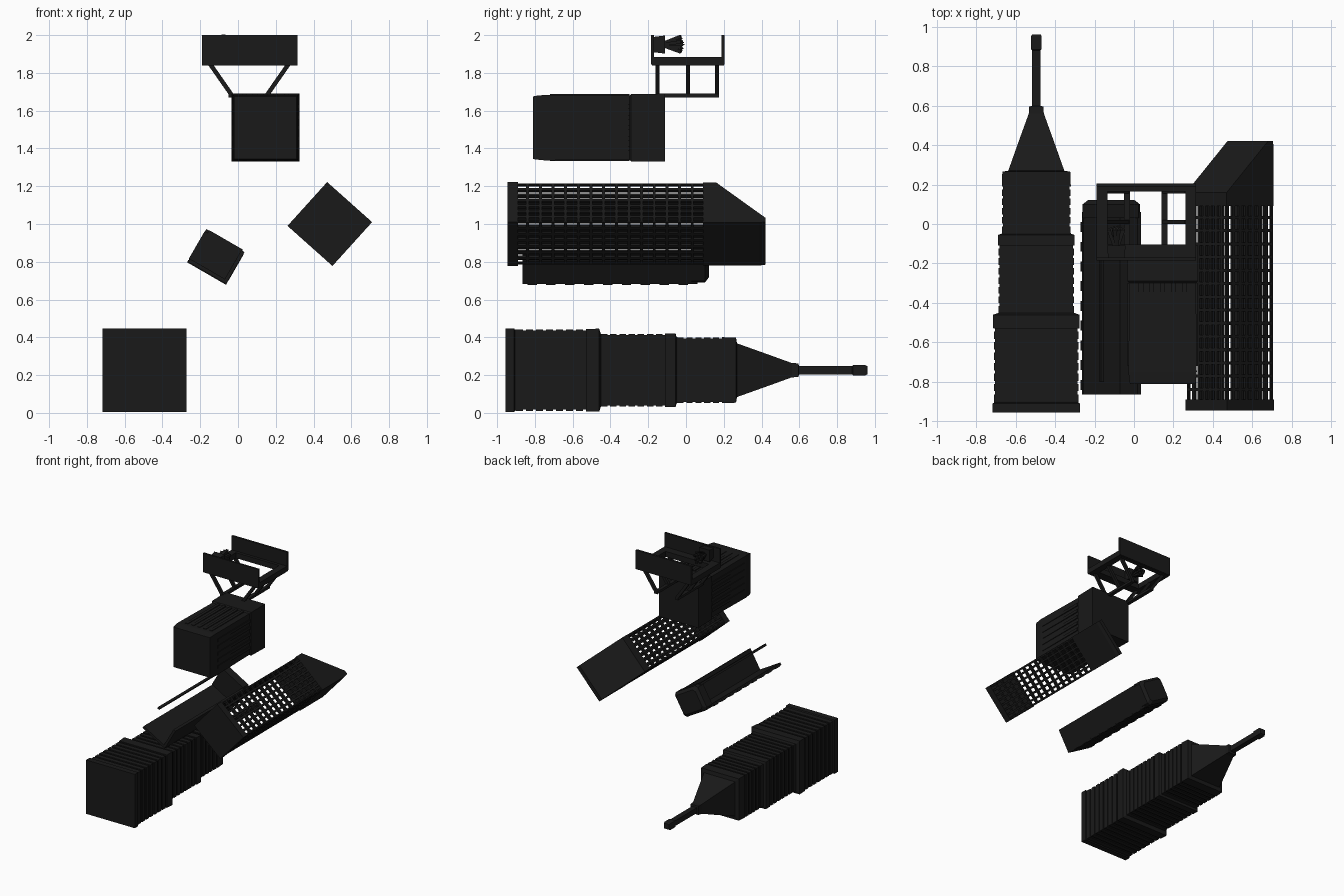
import bpy, bmesh, math
from mathutils import Vector

if "Cube" in bpy.data.objects:
    bpy.data.objects.remove(bpy.data.objects["Cube"])

mat = bpy.data.materials.new("dark")
mat.diffuse_color = (0.01, 0.01, 0.01, 1)
mat.use_nodes = True
mat.node_tree.nodes["Principled BSDF"].inputs["Base Color"].default_value = mat.diffuse_color


def finish(name, bm):
    bmesh.ops.recalc_face_normals(bm, faces=bm.faces)
    me = bpy.data.meshes.new(name)
    bm.to_mesh(me)
    bm.free()
    me.materials.append(mat)
    ob = bpy.data.objects.new(name, me)
    bpy.context.collection.objects.link(ob)
    return ob


def loft(name, rings):
    """Skin a list of equal-length point rings and cap both ends."""
    bm = bmesh.new()
    vs = [[bm.verts.new(p) for p in r] for r in rings]
    n = len(rings[0])
    for a, b in zip(vs, vs[1:]):
        for i in range(n):
            j = (i + 1) % n
            bm.faces.new((a[i], a[j], b[j], b[i]))
    bm.faces.new(vs[0])
    bm.faces.new(vs[-1])
    return finish(name, bm)


def square(cx, cz, y, h):
    return [(cx - h, y, cz - h), (cx + h, y, cz - h), (cx + h, y, cz + h), (cx - h, y, cz + h)]


def box(name, x0, x1, y0, y1, z0, z1):
    return loft(name, [[(x0, y, z0), (x1, y, z0), (x1, y, z1), (x0, y, z1)] for y in (y0, y1)])


# ---- Spire tower: stepped square shaft with floor grooves
def floors(y0, y1, h, n):
    out, s = [], (y1 - y0) / n
    for i in range(n):
        a = y0 + i * s
        out += [(a, h), (a + s * .7, h), (a + s * .7, h - .006), (a + s, h - .006)]
    return out


prof = [(-.955, .222), (-.91, .222), (-.905, .214)]
prof += floors(-.90, -.53, .215, 7)
prof += [(-.53, .218), (-.46, .22), (-.455, .205)]
prof += floors(-.45, -.11, .192, 7)
prof += [(-.11, .194), (-.055, .194), (-.05, .176)]
prof += floors(-.045, .19, .174, 5)
prof += [(.19, .175), (.265, .172), (.285, .155), (.27, .142), (.43, .085), (.56, .038), (.595, .036),
         (.598, .022), (.88, .022), (.885, .027), (.95, .027), (.96, .022)]
prof = [p for p in prof if p != (.285, .155)]
loft("spire_tower", [square(-.495, .226, y, h) for y, h in prof])

# ---- Slanted-roof tower: turned square plan, given by three corners
L, T, B = Vector((.262, 0, .99)), Vector((.472, 0, 1.222)), Vector((.5, 0, .778))


def plan(a, b, y):
    p = L + (T - L) * a + (B - L) * b
    p.y = y
    return p


corners = [(0, 0), (1, 0), (1, 1), (0, 1)]
ROWS, COLS, Y0, Y1 = 15, 7, -.905, .10
bm = bmesh.new()
grid = []
for r in range(ROWS + 1):
    ring = []
    for k in range(4):
        (a0, b0), (a1, b1) = corners[k], corners[(k + 1) % 4]
        for c in range(COLS):
            t = c / COLS
            a, b = a0 + (a1 - a0) * t, b0 + (b1 - b0) * t
            ring.append(bm.verts.new(plan(.015 + a * .97, .015 + b * .97, Y0 + (Y1 - Y0) * r / ROWS)))
    grid.append(ring)
n = 4 * COLS
cells = [bm.faces.new((grid[r][i], grid[r][(i + 1) % n], grid[r + 1][(i + 1) % n], grid[r + 1][i]))
         for r in range(ROWS) for i in range(n)]
bmesh.ops.recalc_face_normals(bm, faces=bm.faces)
bmesh.ops.inset_individual(bm, faces=cells, thickness=.011)
bmesh.ops.delete(bm, geom=cells, context='FACES')
walls = finish("window_walls", bm)
sol = walls.modifiers.new("thickness", 'SOLIDIFY')
sol.thickness = .015
loft("slanted_tower_base", [[plan(a, b, y) for a, b in corners] for y in (-.945, -.89)])
roof = [(0, .09), (0, .16), (.88, .42), (.98, .42), (1, .39), (1, .09)]
loft("slanted_roof", [[plan(a, b, y) for b, y in roof] for a in (.01, .99)])

# ---- Small open tower: two walls, a free corner post and a rounded cap
ang = math.radians(-30)


def turned(u, v, y):
    return Vector((-.115 + u * math.cos(ang) - v * math.sin(ang), y,
                   .828 + u * math.sin(ang) + v * math.cos(ang)))


def turned_box(name, u0, u1, v0, v1, y0, y1):
    return loft(name, [[turned(u, v, y) for u, v in ((u0, v0), (u1, v0), (u1, v1), (u0, v1))] for y in (y0, y1)])


def chamfered(hu, hv, c, y):
    pts = [(-hu + c, -hv), (hu - c, -hv), (hu, -hv + c), (hu, hv - c),
           (hu - c, hv), (-hu + c, hv), (-hu, hv - c), (-hu, -hv + c)]
    return [turned(u, v, y) for u, v in pts]


turned_box("open_tower_long_wall", -.115, .115, -.1, -.08, -.865, .06)
turned_box("open_tower_short_wall", .098, .118, -.1, .095, -.865, .06)
turned_box("corner_post", -.118, -.1, .083, .1, -.80, .06)
loft("open_tower_cap", [chamfered(.12, .102, .02, .03), chamfered(.12, .102, .02, .1),
                        chamfered(.1, .08, .02, .122)])
for i in range(9):
    y = -.84 + i * .1
    turned_box(f"wall_rib_{i}", -.119, .12, -.104, -.09, y, y + .05)

# ---- Box tower: flared shaft, crown and vertical ribs
cx, cz = .145, 1.51
loft("box_tower", [square(cx, cz, y, h) for y, h in
                   ((-.81, .165), (-.80, .168), (-.75, .173), (-.3, .169), (-.29, .178), (-.11, .18))])
for i in range(5):
    o = -.11 + i * .055
    for s in (-1, 1):
        e = sorted((s * .16, s * .177))
        box("face_rib", cx + o - .012, cx + o + .012, -.72, -.3, cz + e[0], cz + e[1])
        box("side_rib", cx + e[0], cx + e[1], -.72, -.3, cz + o - .012, cz + o + .012)

# ---- Raised frame beside the box tower: rails, struts and panels
for x, dx in ((-.035, -.115), (.155, .115)):
    box("lower_rail", x - .015, x + .015, -.16, .175, 1.67, 1.69)
    for y in (-.15, .01, .165):
        x1 = x + dx
        w = .014
        loft("strut", [[(px - w, y - .011, z), (px + w, y - .011, z), (px + w, y + .011, z), (px - w, y + .011, z)]
                       for px, z in ((x, 1.685), (x1, 1.85))])
box("front_panel", -.19, .315, -.185, -.17, 1.845, 2.0)
box("back_panel", -.19, .315, .188, .205, 1.845, 2.0)
box("front_ledge", -.19, .315, -.18, -.105, 1.84, 1.885)
box("back_ledge", -.19, .315, .165, .2, 1.84, 1.885)
box("left_beam", -.19, -.135, -.18, .2, 1.84, 1.885)
box("right_beam", .26, .315, -.18, .2, 1.84, 1.885)

# ---- Small plant in a pot lying on the frame
px, pz = -.09, 1.95
loft("pot", [square(px, pz, y, h) for y, h in ((-.175, .04), (-.11, .048))])
for i in range(12):
    a, r = i * 2.4, .045 * math.sqrt((i + .5) / 12)
    ex, ez = px + r * math.cos(a), pz + r * math.sin(a)
    loft("leaf", [square(px + (ex - px) * .3, pz + (ez - pz) * .3, -.115, .006),
                  square(ex, ez, -.03, .01), square(ex, ez, -.005 - r * .4, .002)])
